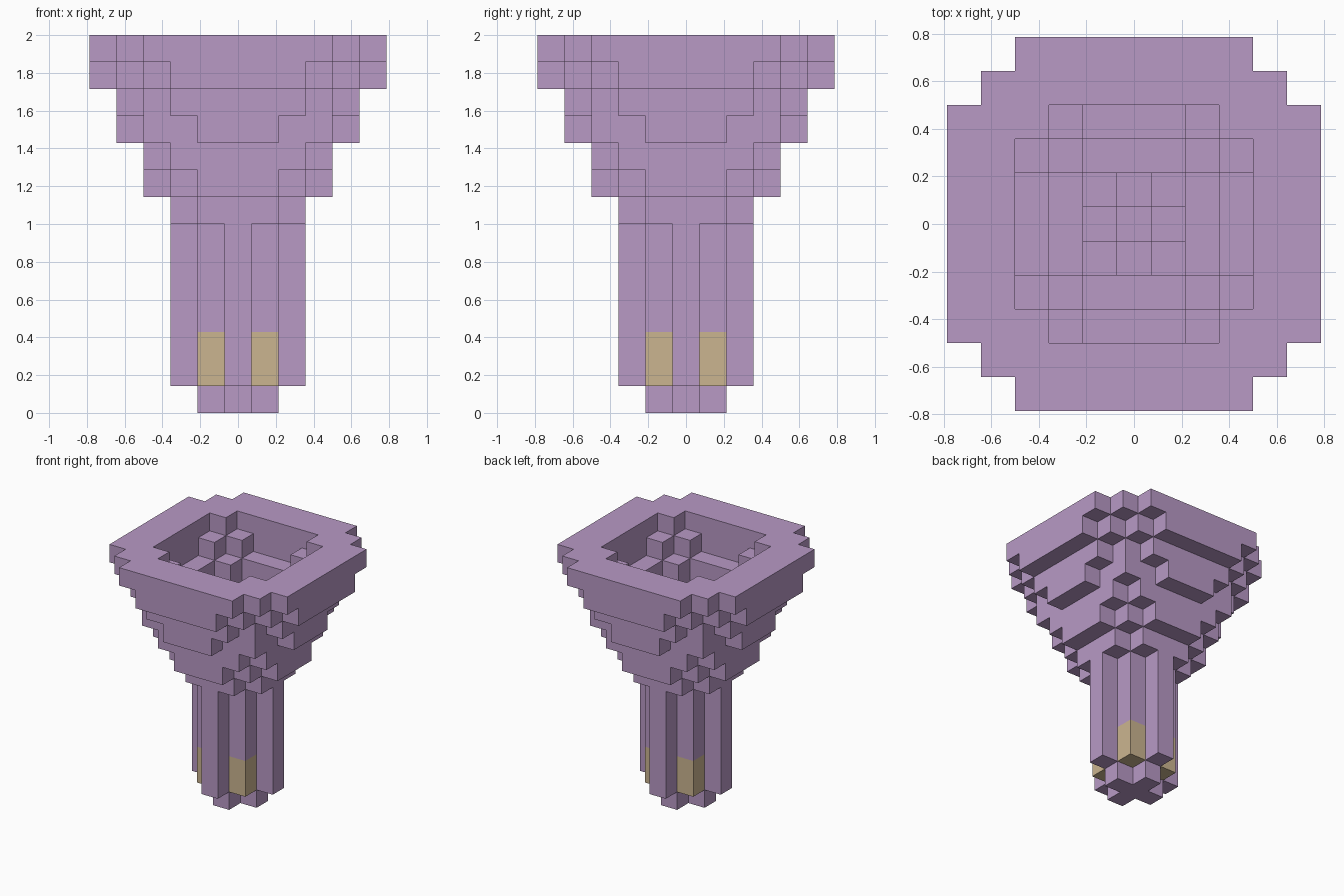
import bpy
import bmesh
from mathutils import Vector

cube = bpy.data.objects.get("Cube")
if cube:
    bpy.data.objects.remove(cube, do_unlink=True)

U = 1 / 7  # block size: the model is 14 blocks tall


def material(name, rgb):
    m = bpy.data.materials.new(name)
    m.use_nodes = True
    col = (*rgb, 1)
    m.diffuse_color = col
    m.node_tree.nodes["Principled BSDF"].inputs["Base Color"].default_value = col
    return m


purple = material("soft_purple", (0.48, 0.32, 0.56))
tan = material("warm_tan", (0.60, 0.46, 0.28))


def disc(reach, total):
    """Blocky round slab: cells within a square reach and a diagonal limit."""
    r = range(-reach, reach + 1)
    return {(i, j) for i in r for j in r if abs(i) + abs(j) <= total}


def corners(n):
    return {(i, j) for i in (-n, n) for j in (-n, n)}


def stack(cells, levels):
    return {(i, j, k) for i, j in cells for k in levels}


# Bowl layers: level -> (outer reach, outer diagonal, hollow reach, hollow diagonal)
bowl_layers = {
    13: (5, 8, 3, 5),
    12: (5, 7, 3, 4),
    11: (4, 6, 2, 3),
    10: (4, 5, 2, 3),
    9: (3, 5, 1, 2),
    8: (3, 4, 1, 1),
    7: (2, 3, 0, 0),
}
bowl = set()
for level, (reach, total, hollow, hollow_total) in bowl_layers.items():
    slab = disc(reach, total)
    if level == 10:
        slab |= corners(3)  # diagonal brackets under the rim
    bowl |= stack(slab - disc(hollow, hollow_total), [level])

# Stem with tan inlays in its lower corners, and a small cross-shaped foot
inlays = stack(corners(1), (1, 2))
stem = stack(disc(2, 2), range(1, 7)) - inlays
foot = stack(disc(1, 1), [0])
solid = bowl | stem | inlays | foot


def build(name, cells, mat):
    """Make an object from the exposed block faces of the given cells."""
    bm = bmesh.new()
    for cell in sorted(cells):
        centre = Vector((cell[0], cell[1], cell[2] + 0.5))
        for axis in range(3):
            for sign in (-1, 1):
                n = Vector((0, 0, 0))
                n[axis] = sign
                if tuple(int(c + d) for c, d in zip(cell, n)) in solid:
                    continue
                a = Vector((0, 0, 0))
                a[(axis + 1) % 3] = 0.5
                b = n.cross(a)
                mid = centre + n / 2
                ring = (mid - a - b, mid + a - b, mid + a + b, mid - a + b)
                bm.faces.new([bm.verts.new(p * U) for p in ring])
    bmesh.ops.remove_doubles(bm, verts=bm.verts, dist=U / 100)
    mesh = bpy.data.meshes.new(name)
    bm.to_mesh(mesh)
    bm.free()
    mesh.materials.append(mat)
    bpy.context.collection.objects.link(bpy.data.objects.new(name, mesh))


build("bowl", bowl, purple)
build("stem", stem, purple)
build("stem_inlays", inlays, tan)
build("foot", foot, purple)
